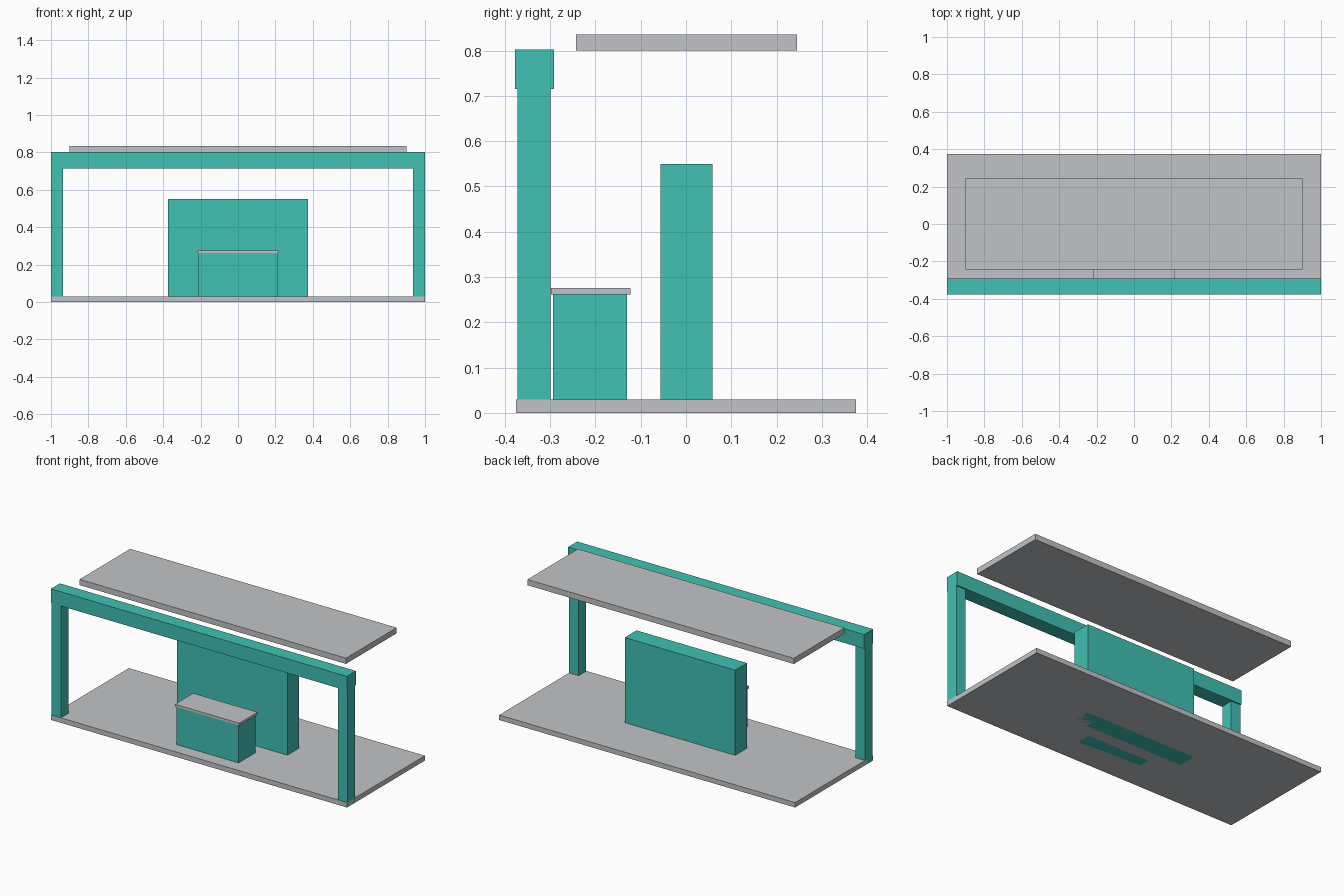
import bpy

if "Cube" in bpy.data.objects:
    bpy.data.objects.remove(bpy.data.objects["Cube"])


def material(name, rgb):
    m = bpy.data.materials.new(name)
    m.diffuse_color = (*rgb, 1.0)
    m.use_nodes = True
    m.node_tree.nodes["Principled BSDF"].inputs["Base Color"].default_value = m.diffuse_color
    return m


TEAL = material("teal", (0.052, 0.533, 0.451))
GREY = material("light grey", (0.533, 0.552, 0.571))


def box(name, x, y, z, mat):
    """Box from (min, max) ranges along each axis."""
    ranges = (x, y, z)
    bpy.ops.mesh.primitive_cube_add(size=1, location=[(a + b) / 2 for a, b in ranges])
    ob = bpy.context.object
    ob.name = name
    ob.scale = [b - a for a, b in ranges]
    bpy.ops.object.transform_apply(location=False, rotation=False, scale=True)
    ob.data.materials.append(mat)
    return ob


# Floor platform and floating roof panel
box("floor", (-1, 1), (-0.375, 0.375), (0, 0.03), GREY)
box("roof_panel", (-0.9, 0.9), (-0.243, 0.245), (0.8, 0.835), GREY)

# Front gateway: two posts under a slightly deeper beam
for side, x in (("left", (-1, -0.935)), ("right", (0.935, 1))):
    box(side + "_post", x, (-0.372, -0.299), (0, 0.715), TEAL)
box("front_beam", (-1, 1), (-0.378, -0.291), (0.715, 0.802), TEAL)

# Back wall in the middle of the floor
box("back_wall", (-0.373, 0.373), (-0.056, 0.058), (0, 0.55), TEAL)

# Counter with an overhanging top
box("counter", (-0.21, 0.21), (-0.294, -0.13), (0, 0.261), TEAL)
box("counter_top", (-0.217, 0.217), (-0.298, -0.122), (0.261, 0.276), GREY)
